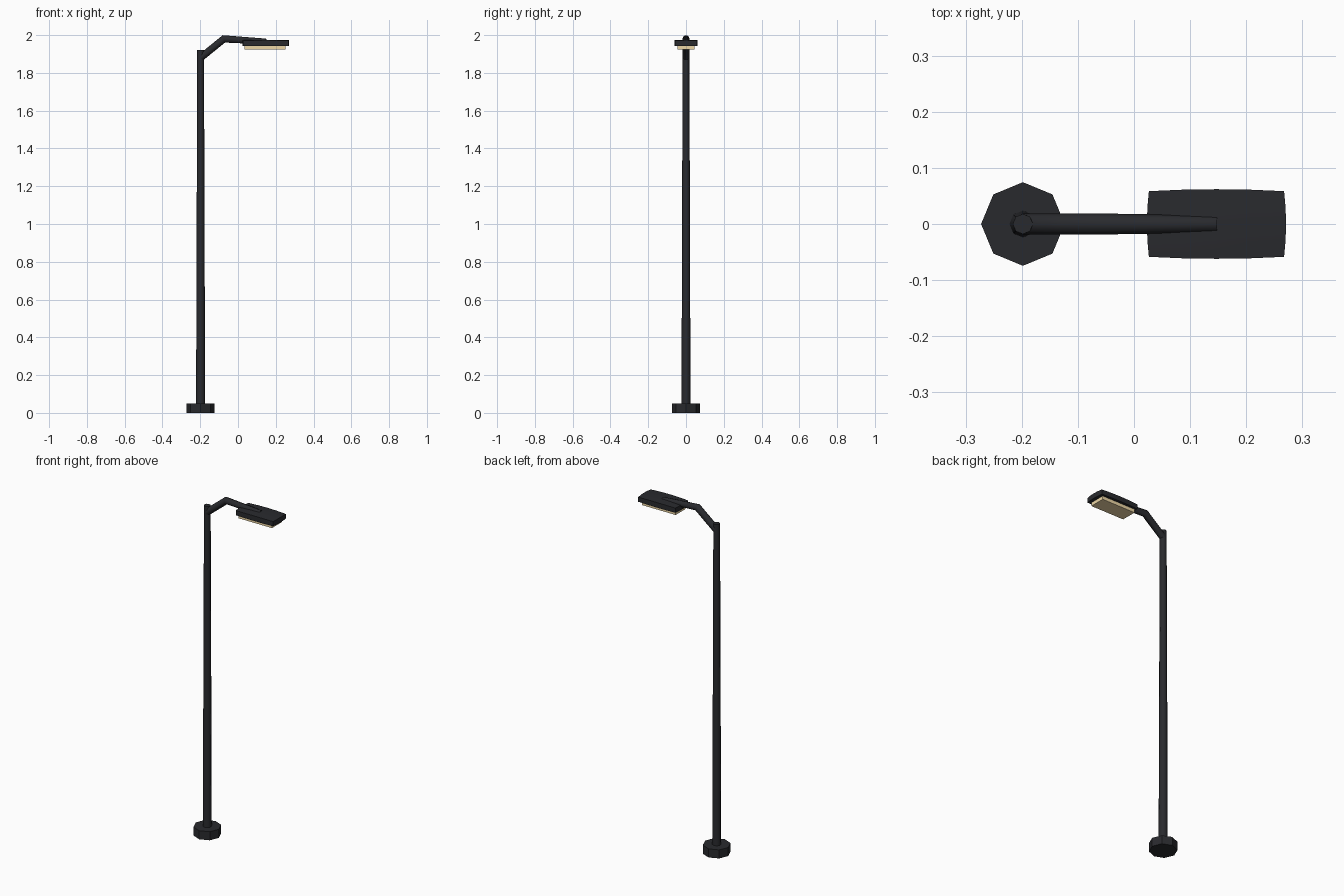
import bpy, bmesh, math
from mathutils import Vector

if "Cube" in bpy.data.objects:
    bpy.data.objects.remove(bpy.data.objects["Cube"])


def material(name, color):
    m = bpy.data.materials.new(name)
    m.diffuse_color = (*color, 1)
    m.use_nodes = True
    m.node_tree.nodes["Principled BSDF"].inputs["Base Color"].default_value = m.diffuse_color
    return m


DARK = material("dark_metal", (0.022, 0.023, 0.027))
GLOW = material("warm_lens", (0.85, 0.68, 0.38))


def finish(bm, name, mat, smooth=None):
    bmesh.ops.recalc_face_normals(bm, faces=bm.faces)
    me = bpy.data.meshes.new(name)
    bm.to_mesh(me)
    bm.free()
    ob = bpy.data.objects.new(name, me)
    bpy.context.collection.objects.link(ob)
    me.materials.append(mat)
    if smooth:
        bpy.ops.object.select_all(action='DESELECT')
        ob.select_set(True)
        bpy.context.view_layer.objects.active = ob
        bpy.ops.object.shade_smooth_by_angle(angle=math.radians(smooth))
    return ob


def tube(name, path, sides=8, smooth=None):
    """Loft rings along (x, z, radius, ring tilt, stretch) in the y = 0 plane."""
    bm = bmesh.new()
    rings = []
    for x, z, r, tilt, stretch in path:
        u = Vector((-math.sin(tilt), 0, math.cos(tilt))) * stretch
        v = Vector((0, 1, 0))
        rings.append([bm.verts.new(Vector((x, 0, z)) + r * (u * math.cos(a) + v * math.sin(a)))
                      for a in (2 * math.pi * i / sides for i in range(sides))])
    for a, b in zip(rings, rings[1:]):
        for i in range(sides):
            j = (i + 1) % sides
            bm.faces.new((a[i], a[j], b[j], b[i]))
    bm.faces.new(rings[0])
    bm.faces.new(rings[-1])
    return finish(bm, name, DARK, smooth)


def box(name, center, size, mat, cuts=0, bulge=0.0, crown=0.0, smooth=None):
    """Box whose sides bow outward by bulge and whose top rises by crown."""
    bm = bmesh.new()
    bmesh.ops.create_cube(bm, size=2)
    if cuts:
        bmesh.ops.subdivide_edges(bm, edges=bm.edges[:], cuts=cuts, use_grid_fill=True)
    for v in bm.verts:
        x, y, z = v.co
        v.co.x = center[0] + x * (size[0] + bulge * (1 - y * y))
        v.co.y = center[1] + y * (size[1] + bulge * (1 - x * x))
        v.co.z = center[2] + z * size[2]
        if z > 0:
            v.co.z += z * crown * (1 - x * x / 2 - y * y / 2)
    return finish(bm, name, mat, smooth)


PX = -0.198   # pole axis
UP = math.pi / 2

# Octagonal foot and tapered pole
tube("base", [(PX, 0, 0.0745, UP, 1), (PX, 0.05, 0.0745, UP, 1)])
tube("pole", [(PX, 0.03, 0.024, UP, 1), (PX, 1.92, 0.018, UP, 1)], smooth=50)

# Bent arm, mitred at the elbow
p = [(PX, 1.88), (-0.075, 1.98), (0.147, 1.966)]
t = [math.atan2(b[1] - a[1], b[0] - a[0]) for a, b in zip(p, p[1:])]
mid = (t[0] + t[1]) / 2
tube("arm", [(*p[0], 0.019, t[0], 1),
             (*p[1], 0.019, mid, 1 / math.cos((t[0] - t[1]) / 2)),
             (*p[2], 0.0155, t[1], 1)], smooth=50)

# Lamp head with bowed sides and crowned top, lens underneath
box("lamp_head", (0.147, 0, 1.957), (0.1205, 0.0585, 0.0135), DARK,
    cuts=3, bulge=0.0035, crown=0.005, smooth=30)
box("lens", (0.143, 0, 1.935), (0.108, 0.046, 0.0115), GLOW)
